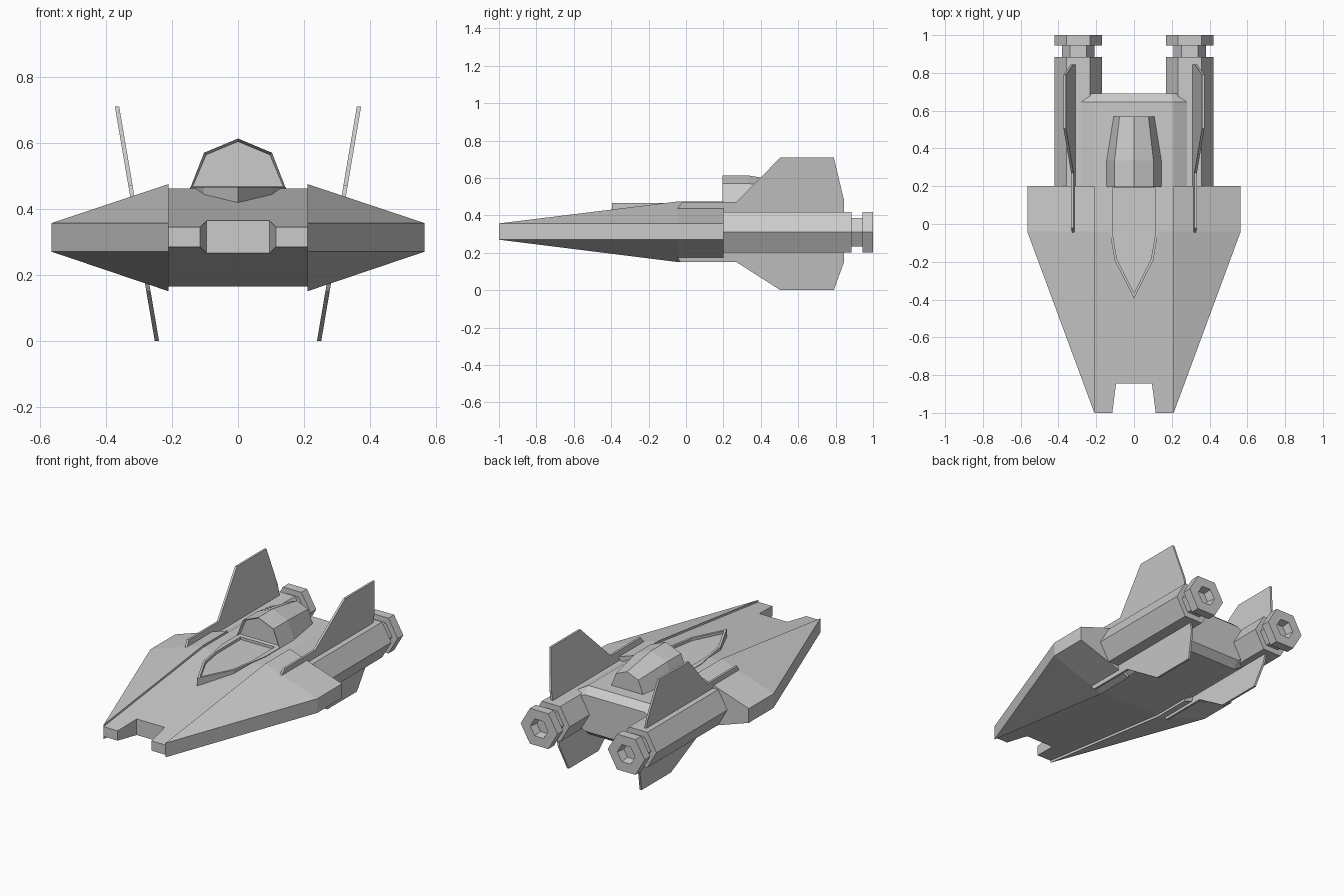
import bpy, bmesh, math

if "Cube" in bpy.data.objects:
    bpy.data.objects.remove(bpy.data.objects["Cube"])


def finish(bm, name, mirror=False):
    bmesh.ops.recalc_face_normals(bm, faces=bm.faces)
    mesh = bpy.data.meshes.new(name)
    bm.to_mesh(mesh)
    bm.free()
    ob = bpy.data.objects.new(name, mesh)
    bpy.context.collection.objects.link(ob)
    if mirror:
        ob.modifiers.new("mirror", 'MIRROR').use_mirror_merge = False
    return ob


def hull(points, both=False):
    """Flat-faced convex solid; both=True adds the points reflected in x."""
    pts = set(points)
    if both:
        pts |= {(-x, y, z) for x, y, z in points}
    bm = bmesh.new()
    for p in sorted(pts):
        bm.verts.new(p)
    bmesh.ops.convex_hull(bm, input=bm.verts[:])
    bmesh.ops.dissolve_limit(bm, angle_limit=math.radians(1),
                             verts=bm.verts[:], edges=bm.edges[:])
    return bm


def cut(ob, cutter):
    m = ob.modifiers.new("cut", 'BOOLEAN')
    m.operation = 'DIFFERENCE'
    m.solver = 'EXACT'
    m.object = cutter
    cutter.hide_render = True
    cutter.display_type = 'WIRE'


def plan_prism(plan, z0, z1):
    return hull([(x, y, z) for x, y in plan for z in (z0, z1)], True)


# Central wedge fuselage with a notched nose
fuselage = finish(hull([(0.21, y, z) for y, lo, hi in
                        ((-1, .285, .345), (-.04, .165, .462), (.2, .165, .462))
                        for z in (lo, hi)], True), "fuselage")
notch = finish(plan_prism([(.115, -1.0), (.116, -1.01), (.095, -.845)], .1, .6), "notch_cutter")
cut(fuselage, notch)

# Side wings, slightly prouder than the fuselage
wing = [(.21, -1, .27), (.21, -1, .357)]
for y in (-.04, .2):
    wing += [(.21, y, .15), (.21, y, .475), (.565, y, .27), (.565, y, .357)]
finish(hull(wing), "wing", True)

# Chamfered rear hull between the engines
rear = []
for y in (.19, .645):
    rear += [(.21, y, .462), (.28, y, .42), (.28, y, .207), (.21, y, .165)]
rear += [(.2, .69, .425), (.235, .69, .405), (.235, .69, .222), (.2, .69, .202)]
finish(hull(rear, True), "rear_hull")

# Cockpit rim in front of the canopy, with a shallow recess
rim = finish(plan_prism([(0, -.395), (.103, -.19), (.145, .06), (.145, .2)], .4, .466),
             "cockpit_rim")
recess = finish(plan_prism([(0, -.365), (.09, -.185), (.115, -.04), (.115, .19)], .45, .6),
                "recess_cutter")
cut(rim, recess)
cut(fuselage, recess)

# Faceted canopy tapering to the rear, with an inset front face
section = [(.145, 0), (.103, .108), (0, .151)]
bm = hull([(x * s, y, .462 + z * s) for y, s in ((.195, 1), (.335, 1), (.57, .74))
           for x, z in section], True)
front = [f for f in bm.faces if f.calc_center_median().y < .2]
bmesh.ops.recalc_face_normals(bm, faces=bm.faces)
bmesh.ops.inset_region(bm, faces=front, thickness=.009, depth=-.02)
finish(bm, "canopy")

# Hexagonal engines: body, neck and hollow nozzle from one profile
profile = [(.125, .19), (.125, .885), (.087, .885), (.087, .945),
           (.125, .945), (.125, 1), (.06, 1), (.05, .95)]
bm = bmesh.new()
rings = [[bm.verts.new((.295 + r * math.cos(k * math.pi / 3), y,
                        .31 + r * math.sin(k * math.pi / 3))) for k in range(6)]
         for r, y in profile]
for a, b in zip(rings, rings[1:]):
    for k in range(6):
        j = (k + 1) % 6
        bm.faces.new((a[k], a[j], b[j], b[k]))
bm.faces.new(rings[0])
bm.faces.new(rings[-1])
finish(bm, "engine", True)

# Canted fins: one thin plate each, reaching above and below
outline = [(-.05, .43), (-.02, .472), (.27, .472), (.505, .71), (.79, .71), (.845, .48),
           (.845, .15), (.79, 0), (.505, 0), (.27, .15), (-.03, .15), (-.05, .18)]
bm = bmesh.new()
sides = [[bm.verts.new((.246 + z * .17 + t, y, z)) for y, z in outline]
         for t in (-.0065, .0065)]
for s in sides:
    bm.faces.new(s)
for k in range(len(outline)):
    j = (k + 1) % len(outline)
    bm.faces.new((sides[0][k], sides[0][j], sides[1][j], sides[1][k]))
finish(bm, "fin", True)
